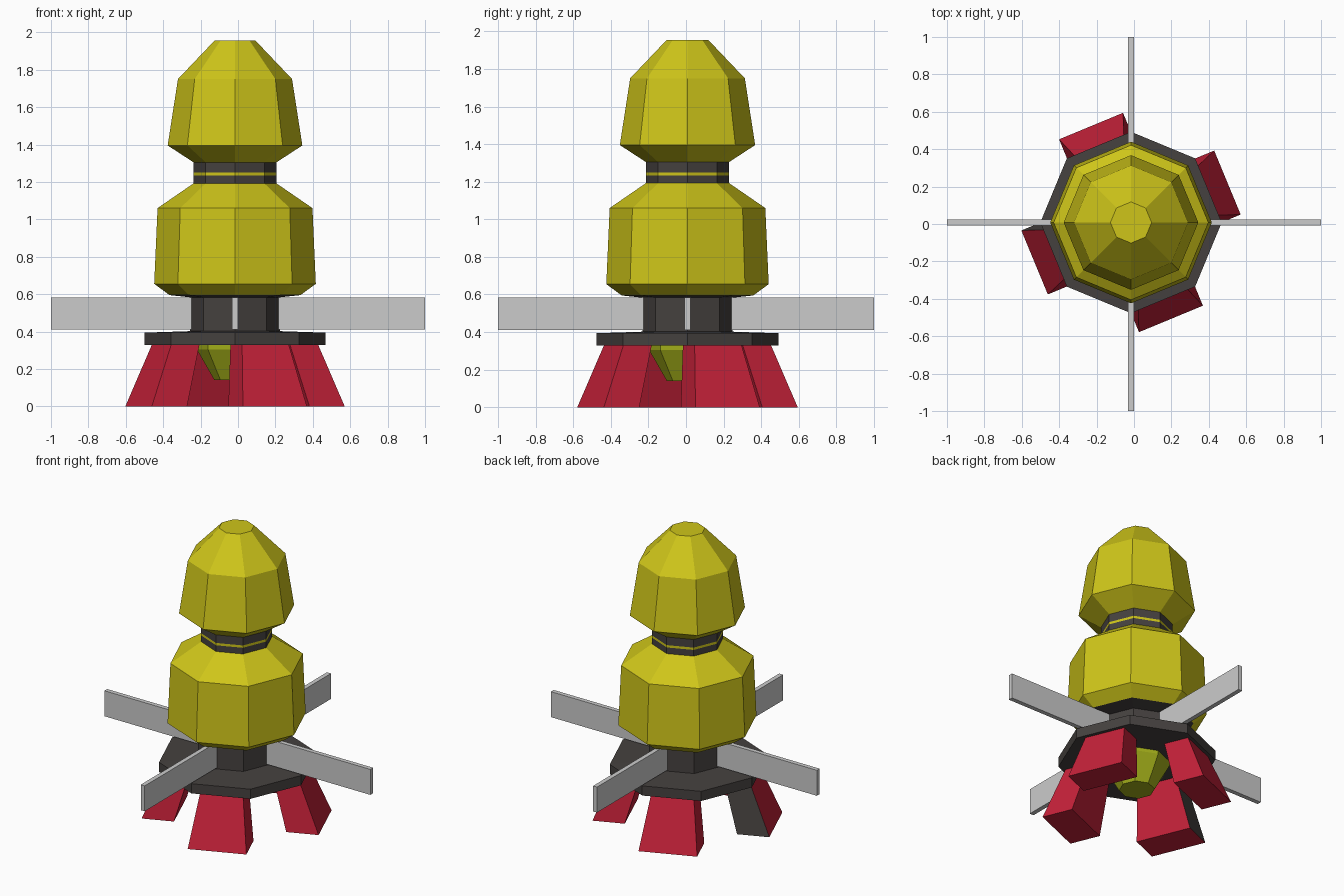
import bpy, bmesh, math
from mathutils import Vector, Matrix

if "Cube" in bpy.data.objects:
    bpy.data.objects.remove(bpy.data.objects["Cube"])

AXIS = Vector((-0.016, 0.008, 0))


def material(name, rgb):
    m = bpy.data.materials.new(name)
    m.diffuse_color = (*rgb, 1)
    m.use_nodes = True
    m.node_tree.nodes["Principled BSDF"].inputs["Base Color"].default_value = m.diffuse_color
    return m


yellow = material("yellow", (0.62, 0.56, 0.01))
green = material("olive_green", (0.36, 0.42, 0.01))
dark = material("dark_grey", (0.06, 0.053, 0.05))
red = material("red", (0.55, 0.015, 0.04))


def finish(name, bm, mats):
    bmesh.ops.recalc_face_normals(bm, faces=bm.faces)
    me = bpy.data.meshes.new(name)
    bm.to_mesh(me)
    bm.free()
    for m in mats:
        me.materials.append(m)
    ob = bpy.data.objects.new(name, me)
    bpy.context.collection.objects.link(ob)
    return ob


def lathe(name, profile, mat, sides=8):
    """Closed faceted solid from (radius, z) points, corners on the axes."""
    bm = bmesh.new()
    rings = [[bm.verts.new(AXIS + Vector((r * math.cos(math.tau * i / sides),
                                          r * math.sin(math.tau * i / sides), z)))
              for i in range(sides)] for r, z in profile]
    for a, b in zip(rings, rings[1:]):
        for i in range(sides):
            j = (i + 1) % sides
            bm.faces.new((a[i], a[j], b[j], b[i]))
    bm.faces.new(rings[0])
    bm.faces.new(rings[-1])
    return finish(name, bm, [mat])


# Faceted body
lathe("upper_body", [(0.222, 1.305), (0.36, 1.395), (0.305, 1.75), (0.11, 1.955)], yellow)
lathe("lower_body", [(0.35, 0.595), (0.432, 0.655), (0.414, 1.06), (0.222, 1.192)], yellow)

# Neck with a thin stripe
lathe("neck_lower", [(0.222, 1.192), (0.222, 1.234)], dark)
lathe("neck_stripe", [(0.222, 1.234), (0.222, 1.25)], yellow)
lathe("neck_upper", [(0.222, 1.25), (0.222, 1.305)], dark)

# Hub and base plate
lathe("hub_and_base", [(0.485, 0.328), (0.485, 0.394), (0.24, 0.402),
                       (0.24, 0.583), (0.35, 0.595)], dark)

# Nozzle under the base
lathe("nozzle", [(0.11, 0.14), (0.205, 0.305), (0.205, 0.328)], green)

# Four flat blades
for i in range(4):
    ang = i * math.pi / 2
    d = Vector((math.cos(ang), math.sin(ang), 0))
    length = 1.0 - AXIS.dot(d)
    bm = bmesh.new()
    bmesh.ops.create_cube(bm, size=1)
    bmesh.ops.scale(bm, vec=(length - 0.2, 0.03, 0.173), verts=bm.verts)
    bmesh.ops.translate(bm, vec=((length + 0.2) / 2, 0, 0.4965), verts=bm.verts)
    bm.transform(Matrix.Translation(AXIS) @ Matrix.Rotation(ang, 4, "Z"))
    finish(f"blade_{i + 1}", bm, [])

# Four splayed legs; one has a single dark side
for i in range(4):
    bm = bmesh.new()
    loops = []
    for inner, outer, half, z in ((0.354, 0.558, 0.185, 0), (0.262, 0.425, 0.135, 0.33)):
        loops.append([bm.verts.new((x, y, z)) for x, y in
                      ((inner, -half), (outer, -half), (outer, half), (inner, half))])
    bm.faces.new(loops[0])
    bm.faces.new(loops[1])
    for j in range(4):
        k = (j + 1) % 4
        f = bm.faces.new((loops[0][j], loops[0][k], loops[1][k], loops[1][j]))
        if i == 2 and j == 0:
            f.material_index = 1
    ang = math.radians(22.5 + 90 * i)
    bm.transform(Matrix.Translation(AXIS) @ Matrix.Rotation(ang, 4, "Z"))
    finish(f"leg_{i + 1}", bm, [red, dark])
